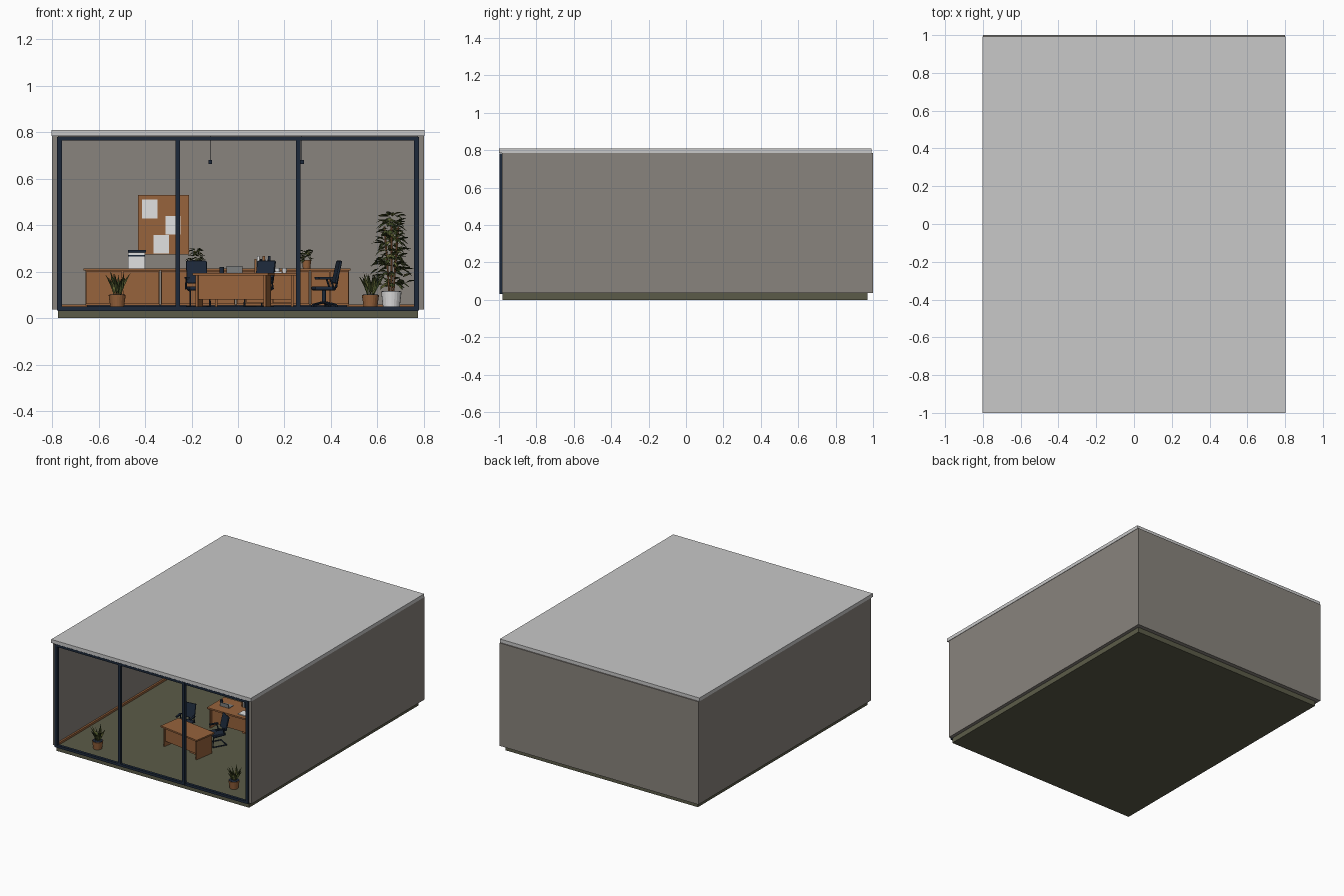
import bpy, bmesh, math, random
from mathutils import Matrix, Vector

if "Cube" in bpy.data.objects:
    bpy.data.objects.remove(bpy.data.objects["Cube"])

random.seed(4)
I = Matrix.Identity(4)


def mat(name, r, g, b):
    m = bpy.data.materials.new(name)
    m.diffuse_color = (r, g, b, 1)
    m.use_nodes = True
    m.node_tree.nodes["Principled BSDF"].inputs["Base Color"].default_value = m.diffuse_color
    return m


WALL = mat("warm_grey_wall", .25, .23, .205)
ROOF = mat("light_grey_roof", .58, .58, .58)
FLOOR = mat("olive_floor", .105, .105, .065)
WOOD = mat("brown_wood", .31, .125, .045)
NAVY = mat("dark_navy", .012, .022, .042)
WHITE = mat("white", .75, .75, .75)
LEAF = mat("dark_leaf", .055, .075, .02)
LIME = mat("olive_leaf", .14, .15, .04)
GREY = mat("mid_grey", .2, .21, .21)


def finish(name, bm, m, M=I):
    bm.transform(M)
    me = bpy.data.meshes.new(name)
    bm.to_mesh(me)
    bm.free()
    ob = bpy.data.objects.new(name, me)
    me.materials.append(m)
    bpy.context.collection.objects.link(ob)
    return ob


def box(name, m, x0, x1, y0, y1, z0, z1, M=I):
    bm = bmesh.new()
    T = Matrix.Translation(((x0 + x1) / 2, (y0 + y1) / 2, (z0 + z1) / 2))
    bmesh.ops.create_cube(bm, size=1, matrix=T @ Matrix.Diagonal((x1 - x0, y1 - y0, z1 - z0, 1)))
    return finish(name, bm, m, M)


def cone(name, m, r0, r1, z0, z1, M=I, n=20):
    bm = bmesh.new()
    bmesh.ops.create_cone(bm, cap_ends=True, segments=n, radius1=r0, radius2=r1, depth=z1 - z0,
                          matrix=Matrix.Translation((0, 0, (z0 + z1) / 2)))
    return finish(name, bm, m, M)


def rod(name, m, pts, r, M=I, n=8):
    bm = bmesh.new()
    for a, b in zip(pts, pts[1:]):
        a, b = Vector(a), Vector(b)
        R = (b - a).to_track_quat('Z', 'Y').to_matrix().to_4x4()
        bmesh.ops.create_cone(bm, cap_ends=True, segments=n, radius1=r, radius2=r, depth=(b - a).length,
                              matrix=Matrix.Translation((a + b) / 2) @ R)
    return finish(name, bm, m, M)


def place(x, y, z=0.045, deg=0):
    return Matrix.Translation((x, y, z)) @ Matrix.Rotation(math.radians(deg), 4, 'Z')


# Building shell
box("floor_slab", FLOOR, -.775, .775, -.98, .97, 0, .045)
for s, side in ((-1, "left"), (1, "right")):
    a, b = sorted((s * .8, s * .77))
    box(side + "_wall", WALL, a, b, -.985, 1, .037, .785)
    a, b = sorted((s * .77, s * .757))
    box(side + "_skirting", WOOD, a, b, -.97, .97, .045, .06)
box("back_wall", WALL, -.77, .77, .97, 1, .037, .785)
box("back_skirting", WOOD, -.757, .757, .957, .97, .045, .06)
box("roof", ROOF, -.803, .803, -1, .992, .785, .81)

# Window frame
for i, x in enumerate((-.768, -.259, .259, .768)):
    box("mullion_%d" % i, NAVY, x - .01, x + .01, -.997, -.975, .033, .78)
box("frame_top", NAVY, -.775, .775, -.996, -.976, .765, .782)
box("frame_bottom", NAVY, -.775, .775, -.996, -.976, .032, .05)

# Storage cabinets along the back wall
xs = (-.66, -.335, -.01, .31, .48)
for i, (a, b) in enumerate(zip(xs, xs[1:])):
    box("cabinet_%d" % i, WOOD, a + .003, b - .003, .83, .957, .055, .205)
    mid = (a + b) / 2
    box("door_left_%d" % i, WOOD, a + .005, mid - .002, .823, .83, .062, .2)
    box("door_right_%d" % i, WOOD, mid + .002, b - .005, .823, .83, .062, .2)
box("cabinet_top", WOOD, -.665, .485, .82, .957, .205, .215)
box("cabinet_plinth", NAVY, -.65, .47, .84, .955, .045, .056)

# Pin board with paper sheets
box("pin_board", WOOD, -.43, -.21, .955, .97, .275, .53)
for i, (x, z) in enumerate(((-.38, .47), (-.28, .4), (-.33, .318))):
    box("paper_%d" % i, WHITE, x - .033, x + .033, .952, .955, z - .04, z + .04)

# Printer
P = place(-.437, .885, .215)
box("printer_body", WHITE, -.036, .036, -.04, .04, 0, .05, P)
box("printer_slot", NAVY, -.037, .037, -.042, .038, .05, .058, P)
box("printer_lid", WHITE, -.036, .036, -.04, .04, .058, .068, P)
box("printer_panel", NAVY, -.036, .04, -.025, .04, .068, .078, P)


# Desks: top, side panels, modesty panel and drawer pedestal
def desk(name, M, w, d, h):
    box(name + "_top", WOOD, -w, w, -d, d, h - .011, h, M)
    box(name + "_left_panel", WOOD, -w + .012, -w + .022, -d + .012, d - .012, 0, h - .011, M)
    box(name + "_right_panel", WOOD, w - .022, w - .012, -d + .012, d - .012, 0, h - .011, M)
    box(name + "_modesty_panel", WOOD, -w + .022, w - .022, -d + .025, -d + .033, .035, h - .011, M)
    box(name + "_pedestal", WOOD, w - .1, w - .022, -d + .033, d - .015, .02, h - .011, M)
    for k in range(3):
        z = .024 + k * .038
        box(name + "_drawer_%d" % k, WOOD, w - .097, w - .025, d - .015, d - .011, z, z + .034, M)


desk("front_desk", place(-.02, -.55, deg=-9), .165, .085, .15)
desk("main_desk", place(.07, -.1), .18, .1, .15)

# Things on the main desk
D = place(.07, -.1, .195)
box("laptop_base", GREY, -.12, -.05, -.03, .02, 0, .004, D)
box("laptop_screen", GREY, -.12, -.05, -.036, -.032, .003, .03, D)
cone("pen_cup", NAVY, .01, .01, 0, .025, D @ place(-.14, .01, 0), 12)
for i in range(6):
    box("book_%d" % i, (WOOD, WHITE, NAVY)[i % 3], i * .012, i * .012 + .01, .04, .08, 0,
        .06 + .012 * (i % 2), D)
box("paper_stack", WHITE, .05, .12, -.07, -.01, 0, .006, D)
for i, x in enumerate((.1, .13)):
    cone("mug_%d" % i, WHITE, .009, .011, 0, .022, D @ place(x, .01, 0), 12)


# Chairs face -y in their own frame
def chair(name, M, swivel):
    seat = box(name + "_seat", NAVY, -.045, .045, -.047, .045, .075, .092, M)
    B = M @ Matrix.Translation((0, .045, .105)) @ Matrix.Rotation(math.radians(-13), 4, 'X')
    back = box(name + "_back", NAVY, -.045, .045, -.006, .006, 0, .1, B)
    for o in (seat, back):
        v = o.modifiers.new("soft", 'BEVEL')
        v.width, v.segments = .005, 2
    rod(name + "_back_bar", NAVY, [(0, .02, .078), (0, .052, .085), (0, .062, .14)], .005, M)
    for s in (-1, 1):
        x = s * .05
        rod(name + "_arm_%d" % s, NAVY, [(x, .035, .08), (x, .02, .125), (x, -.03, .125)], .004, M)
        box(name + "_arm_pad_%d" % s, NAVY, x - .007, x + .007, -.032, .03, .125, .132, M)
        if not swivel:
            rod(name + "_sled_%d" % s, NAVY, [(s * .04, .03, .077), (s * .042, -.045, .072),
                (s * .043, -.05, .005), (s * .043, .05, .005), (0, .05, .005)], .004, M)
    if swivel:
        cone(name + "_post", NAVY, .008, .008, .018, .078, M, 12)
        for k in range(5):
            a = k * math.tau / 5 + .3
            c, s = math.cos(a) * .055, math.sin(a) * .055
            rod(name + "_foot_%d" % k, NAVY, [(0, 0, .025), (c, s, .012)], .005, M)
            cone(name + "_caster_%d" % k, NAVY, .007, .007, 0, .012, M @ place(c, s, 0), 8)


chair("guest_chair", place(-.17, -.36, deg=8), False)
chair("side_chair", place(.09, -.37, deg=-30), False)
chair("desk_chair", place(.37, -.1, deg=-80), True)


# Folded pointed leaf: base point, direction, length, width
def add_leaf(bm, p, d, L, w):
    d = d.normalized()
    side = d.cross(Vector((.1, .2, 1)))
    side = (side if side.length > .05 else d.cross(Vector((1, 0, 0)))).normalized()
    up = side.cross(d)
    v = [bm.verts.new(q) for q in (p, p + d * L * .45 + side * w, p + d * L - up * L * .15,
                                   p + d * L * .45 - side * w, p + d * L * .45 + up * L * .1)]
    for k in range(4):
        bm.faces.new((v[k], v[(k + 1) % 4], v[4]))


# Upright blade plants in pots
def blade_plant(name, x, y, pot):
    M = place(x, y)
    cone(name + "_pot", pot, .029, .037, 0, .055, M)
    cone(name + "_soil", NAVY, .033, .033, .054, .057, M)
    for m, n, off in ((LEAF, 11, 0), (LIME, 5, .3)):
        bm = bmesh.new()
        for k in range(n):
            a = k * math.tau / n + off
            out = Vector((math.cos(a), math.sin(a), 0))
            tilt = random.uniform(.1, .4)
            add_leaf(bm, out * .014 + Vector((0, 0, .052)), out * tilt + Vector((0, 0, 1)),
                     random.uniform(.075, .115), .009)
        finish(name + "_leaves_" + m.name, bm, m, M)


blade_plant("left_plant", -.52, -.87, WOOD)
blade_plant("right_plant", .57, -.86, WOOD)


# Bushy plants: leaves scattered in a tapering crown
def bush(name, M, n, z0, z1, r, L):
    for m in (LEAF, LIME):
        bm = bmesh.new()
        for k in range(n if m == LEAF else n // 3):
            t = random.random()
            a = random.uniform(0, math.tau)
            out = Vector((math.cos(a), math.sin(a), 0))
            rr = r * (1 - .65 * t) * random.uniform(.15, .75)
            add_leaf(bm, out * rr + Vector((0, 0, z0 + (z1 - z0) * t)),
                     out + Vector((0, 0, random.uniform(-.6, .6))), L, L * .25)
        finish(name + "_leaves_" + m.name, bm, m, M)


T = place(.66, .84)
cone("tree_pot", WHITE, .036, .044, 0, .07, T)
cone("tree_soil", NAVY, .04, .04, .069, .072, T)
for i, (x, y) in enumerate(((.03, 0), (-.03, .02), (0, -.025))):
    rod("tree_stem_%d" % i, WOOD, [(x * .3, y * .3, .06), (x * .6, y * .6, .2), (x, y, .35)], .004, T)
bush("tree", T, 150, .1, .4, .085, .05)
for name, x, h in (("cabinet_plant", -.18, .065), ("small_plant", .295, .06)):
    S = place(x, .88, .215)
    cone(name + "_pot", WOOD if x > 0 else GREY, .016, .02, 0, .035, S)
    bush(name, S, 32, .035, h + .02, .035, .028)

# Pendant lamps
for i, x in enumerate((-.12, .275)):
    rod("lamp_cord_%d" % i, NAVY, [(x, -.1, .68), (x, -.1, .785)], .0015, n=6)
    box("lamp_shade_%d" % i, NAVY, x - .008, x + .008, -.108, -.092, .664, .68)
